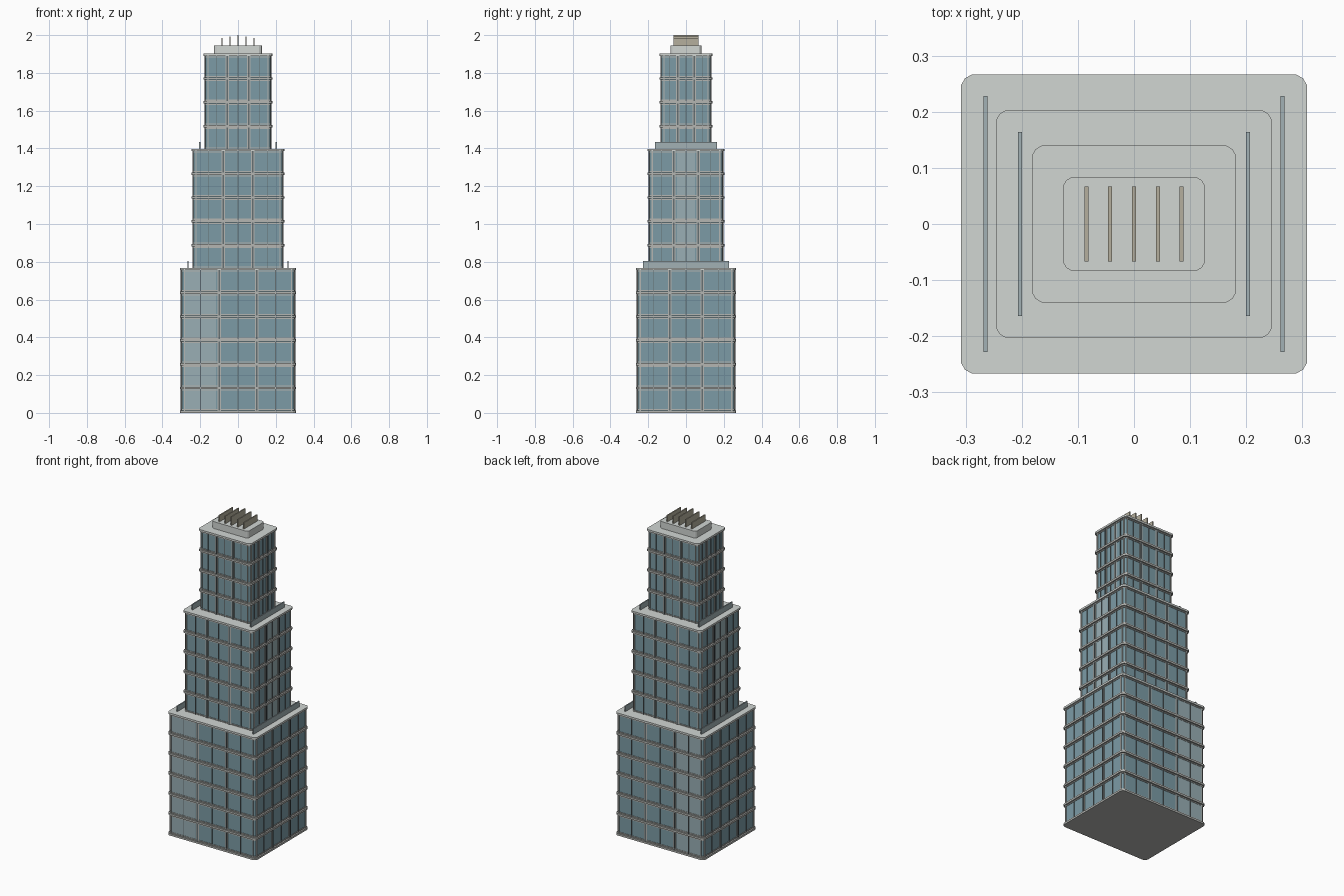
import bpy, bmesh
from mathutils import Matrix, Vector

if "Cube" in bpy.data.objects:
    bpy.data.objects.remove(bpy.data.objects["Cube"])


def material(name, r, g, b):
    m = bpy.data.materials.new(name)
    m.diffuse_color = (r, g, b, 1)
    m.use_nodes = True
    m.node_tree.nodes["Principled BSDF"].inputs["Base Color"].default_value = m.diffuse_color
    return m


GLASS = material("glass", 0.20, 0.33, 0.38)
PALE = material("pale_glass", 0.32, 0.43, 0.46)
FRAME = material("frame", 0.46, 0.47, 0.45)
DARK = material("dark_frame", 0.13, 0.16, 0.17)
CONCRETE = material("concrete", 0.64, 0.67, 0.65)
SCREEN = material("screen", 0.36, 0.44, 0.46)
TAN = material("louvre", 0.46, 0.43, 0.34)


def build(name, boxes, mat, chamfer=0.0):
    """One object from (x0, x1, y0, y1, z0, z1) boxes, optional cut vertical corners."""
    bm = bmesh.new()
    for x0, x1, y0, y1, z0, z1 in boxes:
        mtx = (Matrix.Translation(Vector(((x0 + x1) / 2, (y0 + y1) / 2, (z0 + z1) / 2)))
               @ Matrix.Diagonal((x1 - x0, y1 - y0, z1 - z0, 1)))
        bmesh.ops.create_cube(bm, size=1, matrix=mtx)
    if chamfer:
        upright = [e for e in bm.edges
                   if abs((e.verts[0].co - e.verts[1].co).normalized().z) > 0.9]
        bmesh.ops.bevel(bm, geom=upright, offset=chamfer, segments=2,
                        profile=0.4, affect='EDGES')
    me = bpy.data.meshes.new(name)
    bm.to_mesh(me)
    bm.free()
    me.materials.append(mat)
    ob = bpy.data.objects.new(name, me)
    bpy.context.collection.objects.link(ob)
    return ob


def plate(hx, hy, z0, z1):
    return (-hx, hx, -hy, hy, z0, z1)


FLOOR, SLAB = 0.126, 0.012


def on_faces(hx, hy, axis, u, half, depth, z0, z1):
    """A strip at position u on both opposite faces; axis 0 = front/back, 1 = sides."""
    out = []
    for s in (-1, 1):
        h = hy if axis == 0 else hx
        a, b = sorted((s * (h - 0.012), s * (h + depth)))
        out.append((u - half, u + half, a, b, z0, z1) if axis == 0
                   else (a, b, u - half, u + half, z0, z1))
    return out


def tier(name, hx, hy, z, floors, pale_axis=None, pale_u=0):
    top = z + floors * FLOOR
    gx, gy = hx - 0.010, hy - 0.010
    build(name + "_glass", [plate(gx, gy, z, top)], GLASS, 0.012)
    # floor slabs and the roof deck
    slabs = [plate(hx, hy, z + i * FLOOR - SLAB / 2, z + i * FLOOR + SLAB / 2)
             for i in range(floors)]
    build(name + "_floor_slabs", slabs, FRAME, 0.018)
    build(name + "_roof_deck", [plate(hx, hy, top - SLAB / 2, top + SLAB / 2)], CONCRETE, 0.018)
    # thin rails above and below every slab
    rails = []
    for i in range(floors):
        for c in (z + i * FLOOR + 0.011, z + (i + 1) * FLOOR - 0.011):
            rails.append(plate(gx + 0.003, gy + 0.003, c - 0.003, c + 0.003))
    build(name + "_window_rails", rails, FRAME, 0.013)
    # bay posts, thin centre mullions and corner frames
    posts, thin, corners = [], [], []
    for axis, g in ((0, gx), (1, gy)):
        for s in (-1, 1):
            posts += on_faces(gx, gy, axis, s * g / 3, 0.004, 0.006, z, top)
            corners += on_faces(gx, gy, axis, s * (g - 0.014), 0.003, 0.004, z, top)
            for d in (-0.007, 0.007):
                corners += on_faces(gx, gy, axis, s * g / 3 + d, 0.0025, 0.003, z, top)
        for k in (-1, 0, 1):
            thin += on_faces(gx, gy, axis, k * g * 2 / 3, 0.002, 0.004, z, top)
    build(name + "_bay_posts", posts, DARK)
    build(name + "_mullions", thin, DARK)
    build(name + "_window_frames", corners, FRAME)
    # one column of paler panes on opposite faces
    if pale_axis is not None:
        g = gx if pale_axis == 0 else gy
        build(name + "_pale_panes",
              on_faces(gx, gy, pale_axis, pale_u * g * 2 / 3, g / 3 - 0.016, 0.001, z, top), PALE)
    return top


# three stepped tiers
z1 = tier("lower_tier", 0.308, 0.266, SLAB / 2, 6, 0, -1)
z2 = tier("middle_tier", 0.246, 0.203, z1, 5, 1, 0)
z3 = tier("upper_tier", 0.182, 0.140, z2, 4)

# screen walls on the setback terraces
for name, x, hy, z in (("lower_terrace_screen", 0.265, 0.228, z1),
                       ("middle_terrace_screen", 0.203, 0.164, z2)):
    build(name, [(s * x - 0.0035, s * x + 0.0035, -hy, hy, z, z + 0.041) for s in (-1, 1)],
          SCREEN)

# rooftop plant room with louvre fins
build("plant_room", [plate(0.126, 0.083, z3, 1.945)], CONCRETE, 0.014)
build("roof_fins", [(k * 0.0425 - 0.0035, k * 0.0425 + 0.0035, -0.067, 0.067,
                     1.943, 2.0 - 0.0075 * abs(k)) for k in range(-2, 3)], TAN)
